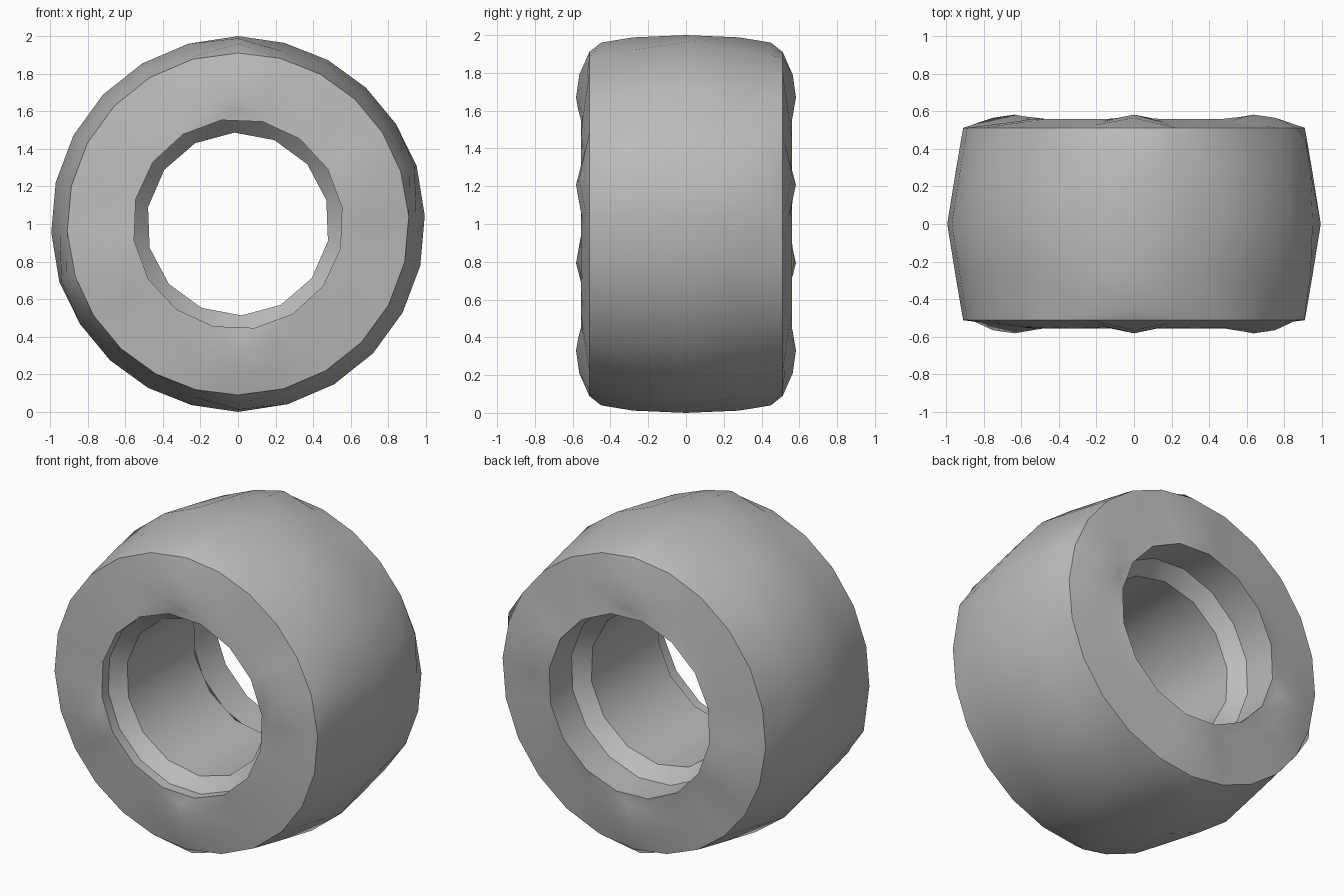
import bpy, bmesh, math

cube = bpy.data.objects.get("Cube")
if cube:
    bpy.data.objects.remove(cube, do_unlink=True)

# Material
grey = bpy.data.materials.new("plain grey")
grey.use_nodes = True
color = (0.5, 0.5, 0.5, 1)
grey.diffuse_color = color
grey.node_tree.nodes["Principled BSDF"].inputs["Base Color"].default_value = color

# Spoke angles of the outer body: four spokes carry a rounded bump
half = [18 + 72 * i / 5 for i in range(5)] + [90 + 108 * i / 7 for i in range(7)]
spokes = half + [a + 180 for a in half]
bumps = {0, 5, 12, 17}

bm = bmesh.new()


def ring(points):
    """points: (angle in degrees, radius, y) -> list of (angle, vertex)"""
    out = []
    for a, r, y in points:
        t = math.radians(a)
        out.append((a, bm.verts.new((r * math.cos(t), y, 1 + r * math.sin(t)))))
    return out


def body_ring(base, bump):
    return ring([(a, *(bump if i in bumps else base)) for i, a in enumerate(spokes)])


def hole_ring(sides, start, r, y):
    return ring([(start + 360 * i / sides, r, y) for i in range(sides)])


def join(a, b):
    """Skin two rings, which may have different numbers of sides"""
    n, m = len(a), len(b)
    if n == m:
        for i in range(n):
            k = (i + 1) % n
            bm.faces.new((a[i][1], a[k][1], b[k][1], b[i][1]))
        return

    def angle(loop, i):
        return loop[i % len(loop)][0] + 360 * (i // len(loop))
    i = j = 0
    while i < n or j < m:
        if j == m or (i < n and angle(a, i + 1) <= angle(b, j + 1)):
            bm.faces.new((a[i % n][1], a[(i + 1) % n][1], b[j % m][1]))
            i += 1
        else:
            bm.faces.new((a[i % n][1], b[(j + 1) % m][1], b[j % m][1]))
            j += 1


# Side wall and tread sections: (radius, y) plain, then on a bump spoke
side = [((0.61, 0.55), (0.61, 0.572)),
        ((0.67, 0.542), (0.67, 0.582)),
        ((0.79, 0.527), (0.79, 0.565)),
        ((0.91, 0.512), (0.91, 0.512))]
tread = [((0.921, 0.45), (0.96, 0.45)),
         ((0.95, 0.28), (0.988, 0.28))]
section = side + tread


def mirrored(p):
    return (p[0], -p[1])


# Front recess, front wall, tread, back wall, then the deeper back recess
rings = [hole_ring(14, 15.1, 0.487, -0.41),
         hole_ring(16, 9, 0.56, -0.49),
         hole_ring(16, 9, 0.56, -0.555)]
rings += [body_ring(mirrored(p), mirrored(q)) for p, q in section]
rings.append(body_ring((0.995, 0), (1, 0)))
rings += [body_ring(p, q) for p, q in reversed(section)]
rings += [hole_ring(16, 9, 0.56, 0.56),
          hole_ring(16, 9, 0.56, 0.34),
          hole_ring(14, 15.1, 0.487, 0.25)]
for k in range(len(rings)):
    join(rings[k], rings[(k + 1) % len(rings)])

bmesh.ops.recalc_face_normals(bm, faces=bm.faces)
mesh = bpy.data.meshes.new("wheel_ring")
bm.to_mesh(mesh)
bm.free()
mesh.materials.append(grey)
wheel = bpy.data.objects.new("wheel_ring", mesh)
bpy.context.collection.objects.link(wheel)

# Smooth shading with sharp shoulders and recess edges
bpy.ops.object.select_all(action='DESELECT')
wheel.select_set(True)
bpy.context.view_layer.objects.active = wheel
bpy.ops.object.shade_smooth_by_angle(angle=math.radians(30))
